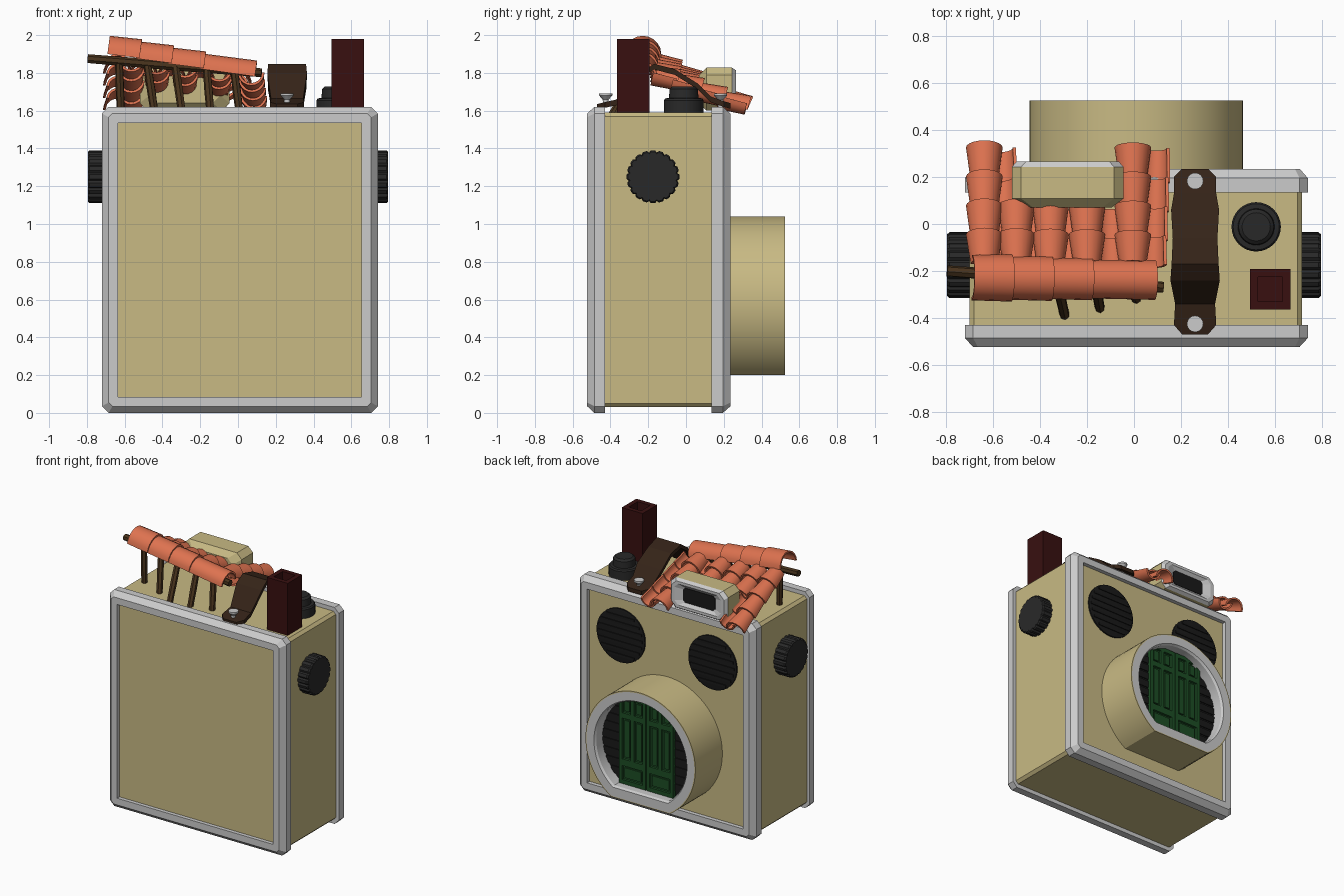
import bpy, bmesh, math
from mathutils import Vector as V

if "Cube" in bpy.data.objects:
    bpy.data.objects.remove(bpy.data.objects["Cube"])


def mat(name, rgb):
    m = bpy.data.materials.new(name)
    m.diffuse_color = (*rgb, 1)
    m.use_nodes = True
    m.node_tree.nodes["Principled BSDF"].inputs["Base Color"].default_value = m.diffuse_color
    return m


TAN = mat("tan", (0.58, 0.49, 0.23))
CLAY = mat("terracotta", (0.73, 0.17, 0.08))
WOOD = mat("wood", (0.065, 0.033, 0.012))
LEATHER = mat("leather", (0.035, 0.017, 0.009))
BRICK = mat("brick", (0.04, 0.005, 0.005))
GREEN = mat("green", (0.012, 0.075, 0.018))
BLACK = mat("black", (0.01, 0.01, 0.01))
RUBBER = mat("rubber", (0.022, 0.022, 0.022))


def finish(name, bm, m, smooth=None):
    bmesh.ops.recalc_face_normals(bm, faces=bm.faces)
    me = bpy.data.meshes.new(name)
    bm.to_mesh(me)
    bm.free()
    ob = bpy.data.objects.new(name, me)
    bpy.context.collection.objects.link(ob)
    if m:
        me.materials.append(m)
    if smooth:
        bpy.ops.object.select_all(action='DESELECT')
        ob.select_set(True)
        bpy.context.view_layer.objects.active = ob
        bpy.ops.object.shade_smooth_by_angle(angle=math.radians(smooth))
    return ob


def skin(name, rings, m, caps=(True, True), loop=False, smooth=None):
    """Bridge a row of equal closed rings."""
    bm = bmesh.new()
    rs = [[bm.verts.new(p) for p in r] for r in rings]
    pairs = list(zip(rs, rs[1:])) + ([(rs[-1], rs[0])] if loop else [])
    n = len(rs[0])
    for a, b in pairs:
        for i in range(n):
            j = (i + 1) % n
            bm.faces.new((a[i], a[j], b[j], b[i]))
    if not loop:
        if caps[0]:
            bm.faces.new(rs[0])
        if caps[1]:
            bm.faces.new(rs[-1])
    return finish(name, bm, m, smooth)


def box(name, x, y, z, m, bevel=0):
    bm = bmesh.new()
    bmesh.ops.create_cube(bm, size=1)
    for v in bm.verts:
        v.co = [(r[0] + r[1]) / 2 + c * (r[1] - r[0]) for r, c in zip((x, y, z), v.co)]
    if bevel:
        bmesh.ops.bevel(bm, geom=bm.edges[:], offset=bevel, segments=1, affect='EDGES')
    return finish(name, bm, m)


def lathe(name, origin, axis, profile, m, n=32, teeth=False, smooth=30):
    a = V(axis).normalized()
    u = a.orthogonal().normalized()
    w = a.cross(u)
    rings = []
    for r, h in profile:
        ring = []
        for i in range(n):
            t = math.tau * i / n
            k = r * (0.93 if teeth and i % 4 == 0 else 1)
            ring.append(V(origin) + a * h + (u * math.cos(t) + w * math.sin(t)) * k)
        rings.append(ring)
    return skin(name, rings, m, smooth=smooth)


def rod(name, p, q, r, m=WOOD, n=7):
    d = V(q) - V(p)
    return lathe(name, p, d, [(r, 0), (r * 1.1, d.length * 0.5), (r, d.length)], m, n, smooth=None)


def rect(x0, x1, z0, z1, ix, iz, c, y):
    """Rectangle ring facing y, inset and with cut corners."""
    x0, x1, z0, z1 = x0 + ix, x1 - ix, z0 + iz, z1 - iz
    return [V((px, y, pz)) for px, pz in (
        (x0 + c, z0), (x1 - c, z0), (x1, z0 + c), (x1, z1 - c),
        (x1 - c, z1), (x0 + c, z1), (x0, z1 - c), (x0, z0 + c))]


def tile(name, p, q, r0, r1, flip=1, th=0.013):
    """Tapered half-barrel roof tile from p (narrow) to q (wide)."""
    p, q = V(p), V(q)
    d = (q - p).normalized()
    s = d.cross(V((0, 0, 1))).normalized()
    nrm = s.cross(d) * flip
    rings = []
    for c, r in ((p, r0), (q, r1)):
        arc = [(math.pi * i / 10) for i in range(11)]
        rings.append([c + (s * math.cos(t) + nrm * math.sin(t)) * r for t in arc] +
                     [c + (s * math.cos(t) + nrm * math.sin(t)) * (r - th) for t in reversed(arc)])
    return skin(name, rings, CLAY, smooth=35)


# body and the two grey frames
box("body", (-0.70, 0.715), (-0.495, 0.205), (0.03, 1.59), TAN, 0.02)
for name, yi, yc, yo, yp in (("front_frame", -0.43, -0.485, -0.523, -0.48),
                             ("back_frame", 0.135, 0.195, 0.235, 0.19)):
    prof = [(0, 0.035, yi), (0, 0.035, yc), (0.035, 0.02, yo), (0.085, 0.001, yo),
            (0.085, 0.001, yp), (0.085, 0.001, yi)]
    skin(name, [rect(-0.72, 0.74, 0, 1.62, i, i, c, y) for i, c, y in prof], None, loop=True)

# side knobs
for name, s in (("left_knob", -1), ("right_knob", 1)):
    lathe(name, (s * 0.69, -0.175, 1.25), (s, 0, 0),
          [(0.14, 0), (0.14, 0.095), (0.132, 0.105)], RUBBER, 80, teeth=True, smooth=None)

# round windows on the back, with slats
for k, x in enumerate((-0.37, 0.39)):
    lathe(f"round_window_{k}", (x, 0.2, 1.25), (0, 1, 0), [(0.2, 0), (0.2, 0.016), (0.185, 0.02)], BLACK, 40)
    for i in range(-3, 4):
        h = math.sqrt(0.185 ** 2 - (i * 0.048) ** 2)
        box(f"window_slat_{k}_{i + 3}", (x - h, x + h), (0.21, 0.226),
            (1.241 + i * 0.048, 1.259 + i * 0.048), BLACK)


# lens-tube porch with a flat floor
def dring(r, cut, y, n=64):
    a0 = -math.asin(cut / r)
    return [V((0.01 + r * math.cos(t), y, 0.585 + r * math.sin(t)))
            for t in (a0 + (math.pi - 2 * a0) * i / n for i in range(n + 1))]


skin("porch_tube", [dring(0.455, 0.385, 0.19), dring(0.455, 0.385, 0.525), dring(0.447, 0.378, 0.525)],
     TAN, (False, False), smooth=30)
skin("porch_rim", [dring(0.447, 0.378, 0.525), dring(0.385, 0.31, 0.525), dring(0.375, 0.30, 0.51),
                   dring(0.375, 0.30, 0.42)], None, (False, False), smooth=30)
skin("porch_wall", [dring(0.39, 0.31, 0.41), dring(0.39, 0.31, 0.43)], BLACK)
for i in range(8):
    z = 0.36 + i * 0.065
    h = math.sqrt(0.38 ** 2 - (z - 0.585) ** 2)
    box(f"porch_slat_{i}", (0.01 - h, 0.01 + h), (0.425, 0.437), (z - 0.026, z + 0.026), BLACK)

# double door: plate, rails, stiles and raised panels, mirrored per leaf
for s, side in ((-1, "left"), (1, "right")):
    def leaf(part, a, b, y, z):
        xs = sorted((0.01 + s * a, 0.01 + s * b))
        box(f"{side}_door_{part}", xs, (0.42, y), z, GREEN)
    leaf("plate", 0.003, 0.225, 0.44, (0.28, 0.95))
    leaf("inner_stile", 0.003, 0.03, 0.458, (0.28, 0.95))
    leaf("outer_stile", 0.198, 0.225, 0.458, (0.28, 0.95))
    leaf("mid_stile", 0.1, 0.128, 0.458, (0.44, 0.95))
    for i, z in enumerate(((0.28, 0.315), (0.42, 0.47), (0.775, 0.815), (0.92, 0.95))):
        leaf(f"rail_{i}", 0.003, 0.225, 0.458, z)
    leaf("low_panel", 0.045, 0.183, 0.451, (0.33, 0.405))
    for i, (a, b) in enumerate(((0.044, 0.086), (0.142, 0.184))):
        leaf(f"tall_panel_{i}", a, b, 0.451, (0.485, 0.76))
        leaf(f"top_panel_{i}", a, b, 0.451, (0.83, 0.905))

# viewfinder dormer
vf = (-0.52, -0.045, 1.60, 1.828)
skin("dormer", [rect(*vf, *p) for p in ((0.05, 0.04, 0.04, 0.07), (0, 0, 0.04, 0.108), (0, 0, 0.04, 0.243))], TAN)
skin("dormer_rim", [rect(*vf, *p) for p in (
    (0, 0, 0.04, 0.243), (0.02, 0.015, 0.04, 0.266), (0.045, 0.035, 0.03, 0.266),
    (0.105, 0.06, 0.015, 0.246))], None, (False, False))
skin("dormer_window", [rect(*vf, 0.105, 0.06, 0.015, y) for y in (0.23, 0.25)], BLACK)

# chimney with a square flue
cx, cy = 0.58, -0.278
skin("chimney", [[V((cx + a * h, cy + b * h, z)) for a, b in ((-1, -1), (1, -1), (1, 1), (-1, 1))]
                 for h, z in ((0.086, 1.58), (0.086, 1.98), (0.052, 1.98), (0.052, 1.68))], BRICK)

# shutter dial
lathe("dial", (0.52, -0.012, 1.58), (0, 0, 1),
      [(0.105, 0), (0.105, 0.075), (0.098, 0.085), (0.078, 0.087), (0.075, 0.135), (0.06, 0.148)], RUBBER, 32)

# leather handle and its studs
path = ((-0.47, 1.635, 0.055), (-0.43, 1.645, 0.09), (-0.34, 1.665, 0.085), (-0.24, 1.80, 0.105),
        (-0.17, 1.848, 0.1), (-0.06, 1.82, 0.095), (0.06, 1.745, 0.102), (0.13, 1.675, 0.09),
        (0.2, 1.65, 0.09), (0.235, 1.64, 0.055))
skin("handle_strap", [[V((0.26 - w, y, z)), V((0.26 + w, y, z)), V((0.26 + w, y, z - 0.03)),
                       V((0.26 - w, y, z - 0.03))] for y, z, w in path], LEATHER)
for i, y in enumerate((-0.425, 0.183)):
    lathe(f"strap_stud_{i}", (0.26, y, 1.62), (0, 0, 1), [(0.014, 0), (0.016, 0.04), (0.035, 0.06), (0.035, 0.072)], None, 16)

# ridge beam and leaning posts
A, B = V((-0.795, -0.2, 1.875)), V((0.125, -0.27, 1.80))
rod("ridge_beam", A, B, 0.024)
for i, (xt, xb, yb) in enumerate(((-0.63, -0.62, -0.22), (-0.48, -0.44, -0.30), (-0.33, -0.295, -0.39),
                                  (-0.165, -0.145, -0.36), (-0.02, 0.01, -0.32))):
    rod(f"post_{i}", A.lerp(B, (xt - A.x) / 0.92), (xb, yb, 1.58), 0.021)

# ridge tiles
L, R = V((-0.69, -0.228, 1.90)), V((0.09, -0.238, 1.775))
xs = (-0.69, -0.52, -0.35, -0.18, 0.09)
for i in range(4):
    p = L.lerp(R, (xs[i] - L.x - (0.02 if i else 0)) / 0.78)
    q = L.lerp(R, (xs[i + 1] - L.x) / 0.78)
    tile(f"ridge_tile_{i}", p, q + V((0, 0, 0.006)), 0.097 - i * 0.005, 0.1 - i * 0.005)


# sloping tile columns: cover tiles (flip 1) over channel tiles (flip -1)
def column(name, x, rows, flip):
    top = V((x, -0.17, 1.855 - 0.11 * (x + 0.69)))
    bot = V((x + (0.02 if x > 0.04 else 0), 0.325, 1.592))
    if flip < 0:
        top.z, bot.z = top.z + 0.03, bot.z + 0.035
    for k in range(rows):
        p, q = top.lerp(bot, max(0, k / 4 - 0.04)), top.lerp(bot, (k + 1) / 4)
        up = V((0, 0, 0.012))
        tile(f"{name}_{k}", p, q + up, *((0.058, 0.078) if flip > 0 else (0.07, 0.062)), flip)


for i, (x, rows) in enumerate(((-0.637, 4), (-0.50, 2), (-0.355, 2), (-0.20, 2), (-0.005, 4))):
    column(f"cover_tile_{i}", x, rows, 1)
for i, (x, rows) in enumerate(((-0.565, 4), (-0.43, 2), (-0.28, 2), (-0.10, 2), (0.07, 4))):
    column(f"channel_tile_{i}", x, rows, -1)
